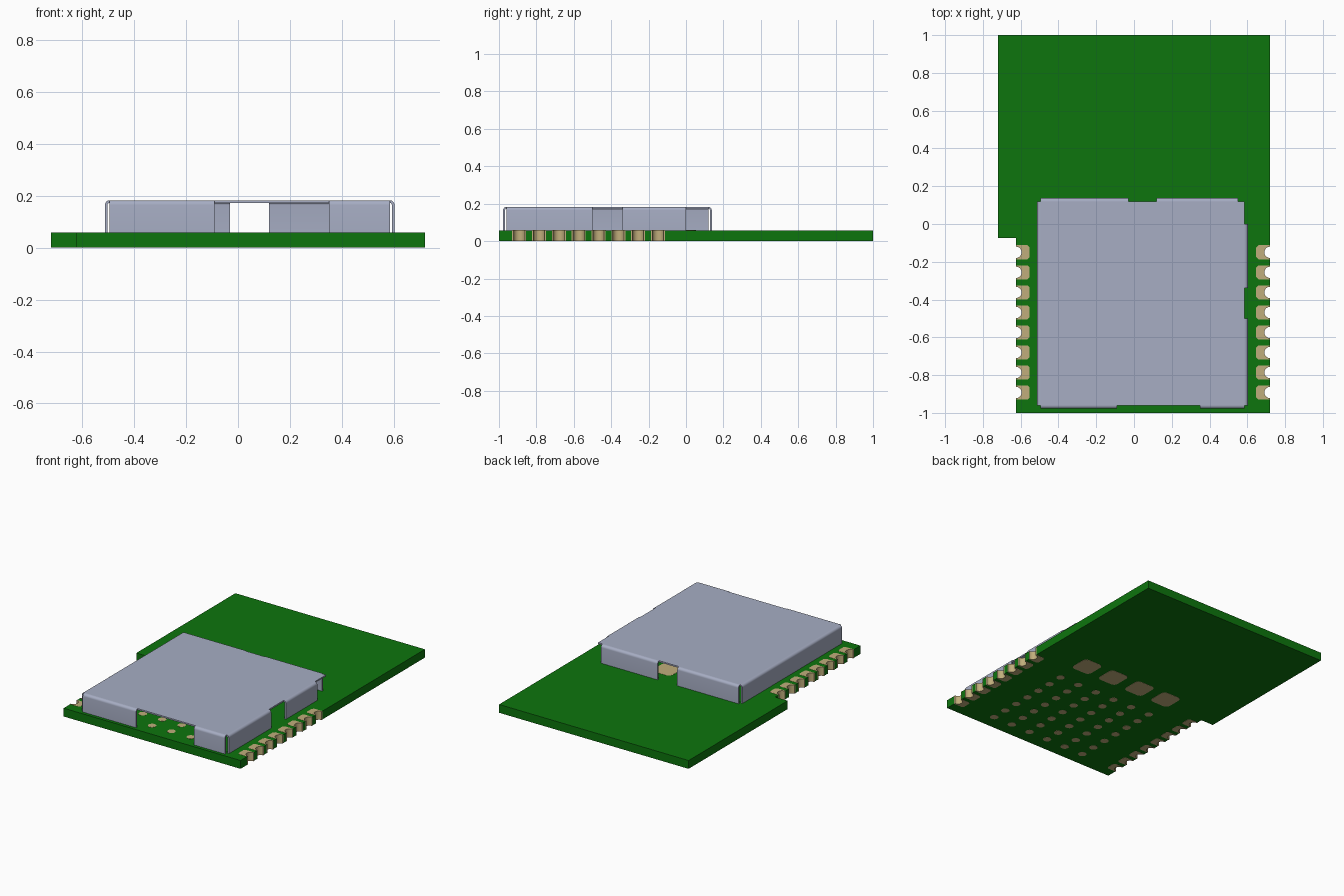
import bpy, bmesh, math

if "Cube" in bpy.data.objects:
    bpy.data.objects.remove(bpy.data.objects["Cube"], do_unlink=True)


def material(name, rgb):
    m = bpy.data.materials.new(name)
    m.use_nodes = True
    m.diffuse_color = (*rgb, 1)
    m.node_tree.nodes["Principled BSDF"].inputs["Base Color"].default_value = (*rgb, 1)
    return m


GREEN = material("board green", (0.004, 0.178, 0.004))
METAL = material("shield metal", (0.385, 0.42, 0.55))
GOLD = material("contact gold", (0.53, 0.42, 0.20))


def prism(bm, points, offset):
    """Extrude a closed 3D outline by an offset vector into a solid."""
    a = [bm.verts.new(p) for p in points]
    b = [bm.verts.new([c + d for c, d in zip(p, offset)]) for p in points]
    bm.faces.new(a)
    bm.faces.new(b[::-1])
    n = len(a)
    for i in range(n):
        j = (i + 1) % n
        bm.faces.new((a[j], a[i], b[i], b[j]))


def flat_prism(bm, outline, z0, z1):
    prism(bm, [(x, y, z0) for x, y in outline], (0, 0, z1 - z0))


def finish(bm, name, mat, smooth=True):
    bmesh.ops.recalc_face_normals(bm, faces=bm.faces[:])
    mesh = bpy.data.meshes.new(name)
    bm.to_mesh(mesh)
    bm.free()
    mesh.materials.append(mat)
    obj = bpy.data.objects.new(name, mesh)
    bpy.context.collection.objects.link(obj)
    if smooth:
        bpy.ops.object.select_all(action='DESELECT')
        obj.select_set(True)
        bpy.context.view_layer.objects.active = obj
        bpy.ops.object.shade_smooth_by_angle(angle=math.radians(30))
    return obj


def rounded_square(cx, cy, half, r, steps=4):
    pts = []
    for k, (sx, sy) in enumerate(((1, 1), (-1, 1), (-1, -1), (1, -1))):
        for i in range(steps + 1):
            a = math.pi / 2 * (k + i / steps)
            pts.append((cx + sx * (half - r) + r * math.cos(a),
                        cy + sy * (half - r) + r * math.sin(a)))
    return pts


# Main dimensions
BOARD_TOP = 0.058
LEFT, RIGHT, WIDE = -0.625, 0.72, -0.72
PAD_YS = [-0.892 + 0.106 * i for i in range(8)]
PAD_HALF, PAD_DEPTH, PAD_CUT, HOLE = 0.0375, 0.073, 0.012, 0.03

# Edge contact outline as (depth into board, along edge)
POCKET = [(0, -PAD_HALF), (PAD_DEPTH - PAD_CUT, -PAD_HALF),
          (PAD_DEPTH, -PAD_HALF + PAD_CUT), (PAD_DEPTH, PAD_HALF - PAD_CUT),
          (PAD_DEPTH - PAD_CUT, PAD_HALF), (0, PAD_HALF)]
ARC = [(HOLE * math.cos(a), HOLE * math.sin(a))
       for a in (math.pi / 2 - math.pi * i / 10 for i in range(11))]

# Circuit board with pockets for the edge contacts
outline = [(LEFT, -1), (RIGHT, -1)]
for y in PAD_YS:
    outline += [(RIGHT - u, y + v) for u, v in POCKET]
outline += [(RIGHT, 1), (WIDE, 1), (WIDE, -0.075), (LEFT, -0.075)]
for y in reversed(PAD_YS):
    outline += [(LEFT + u, y - v) for u, v in POCKET]
bm = bmesh.new()
flat_prism(bm, outline, 0.001, BOARD_TOP)
finish(bm, "circuit_board", GREEN, smooth=False)

# Half-hole edge contacts on both sides
for name, edge, inward in (("left_edge_contacts", RIGHT, -1),
                           ("right_edge_contacts", LEFT, 1)):
    bm = bmesh.new()
    for y in PAD_YS:
        flat_prism(bm, [(edge + inward * u, y + v) for u, v in POCKET + ARC],
                   0, BOARD_TOP + 0.001)
    finish(bm, name, GOLD)

# Grid of small round contacts through the board
MID = (LEFT + RIGHT) / 2
bm = bmesh.new()
for i in range(6):
    for j in range(7):
        cx, cy = MID + 0.147 * (i - 2.5), -0.895 + 0.11 * j
        flat_prism(bm, [(cx + 0.027 * math.cos(a), cy + 0.027 * math.sin(a))
                        for a in (math.tau * k / 16 for k in range(16))],
                   0, BOARD_TOP + 0.001)
finish(bm, "round_contacts", GOLD)

# Row of four large contacts
bm = bmesh.new()
for i in range(4):
    flat_prism(bm, rounded_square(MID + 0.218 * (i - 1.5), -0.02, 0.073, 0.03),
               0, BOARD_TOP + 0.001)
finish(bm, "large_contacts", GOLD)

# Shield: flat lid
X0, X1, Y0, Y1, TOP = -0.495, 0.585, -0.96, 0.12, 0.183
BEND, THICK = 0.018, 0.01
bm = bmesh.new()
flat_prism(bm, [(X0, Y0), (X1, Y0), (X1, Y1), (X0, Y1)], TOP - THICK, TOP)
finish(bm, "shield_lid", METAL, smooth=False)

# Shield walls: bent profile as (outward, z), swept along each wall segment
angles = [math.pi / 2 * i / 6 for i in range(7)]
profile = [(BEND * math.sin(a), TOP - BEND + BEND * math.cos(a)) for a in angles]
profile += [(BEND, BOARD_TOP), (BEND - THICK, BOARD_TOP)]
inner = BEND - THICK
profile += [(inner * math.sin(a), TOP - BEND + inner * math.cos(a))
            for a in reversed(angles)]

walls = {
    "shield_front_wall": ("y", Y0, -1, [(X0, -0.09), (0.35, X1)]),
    "shield_back_wall": ("y", Y1, 1, [(X0, -0.03), (0.12, 0.55)]),
    "shield_left_wall": ("x", X1, 1, [(Y0, -0.5), (-0.34, 0.0)]),
    "shield_right_wall": ("x", X0, -1, [(Y0, Y1)]),
}
for name, (axis, edge, out, segments) in walls.items():
    bm = bmesh.new()
    for s, e in segments:
        if axis == "y":
            prism(bm, [(s, edge + out * u, z) for u, z in profile], (e - s, 0, 0))
        else:
            prism(bm, [(edge + out * u, s, z) for u, z in profile], (0, e - s, 0))
    finish(bm, name, METAL)
